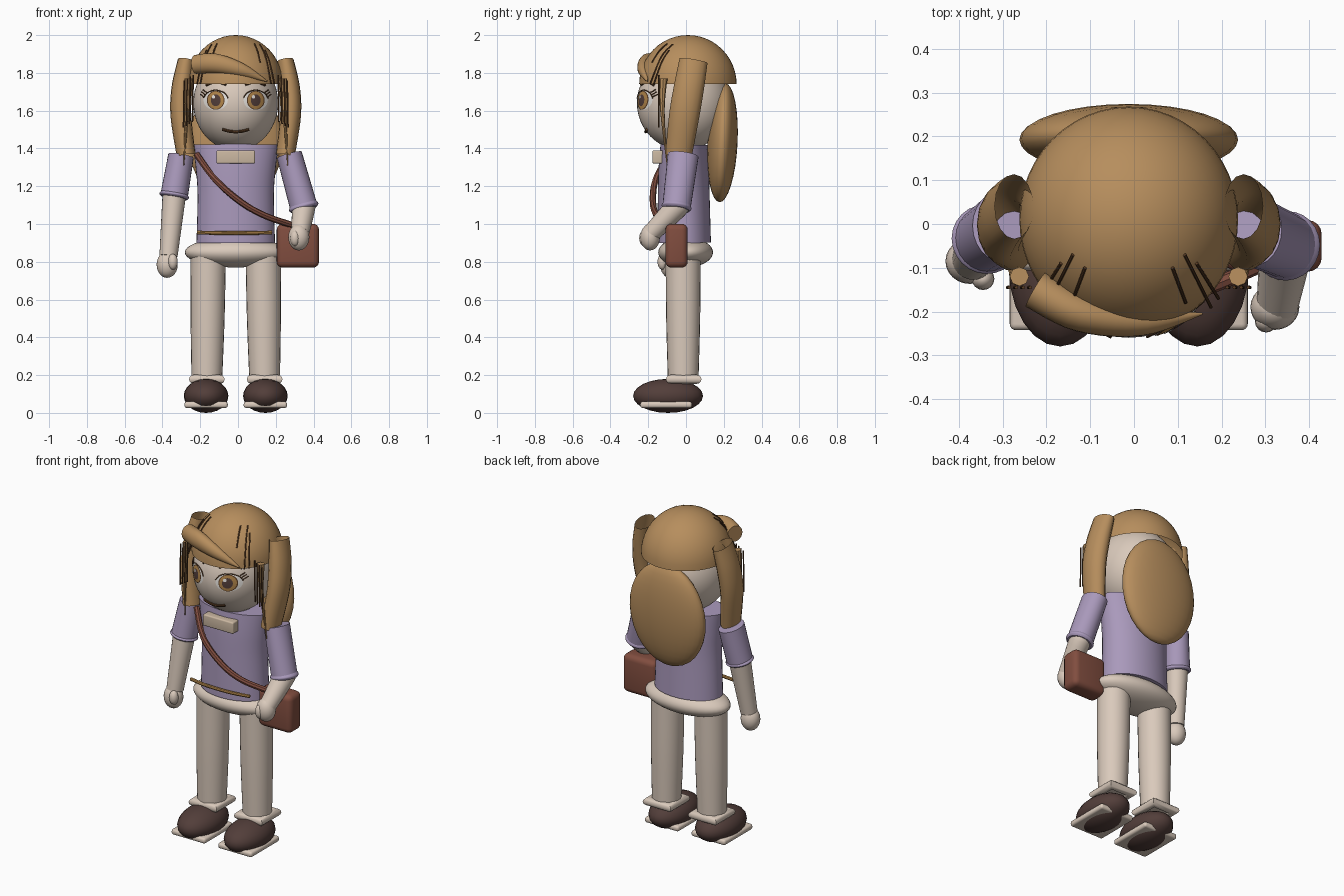
import bpy, bmesh, math
from mathutils import Vector, Matrix

cube = bpy.data.objects.get("Cube")
if cube:
    bpy.data.objects.remove(cube, do_unlink=True)

CX = -0.012  # body centre line


def material(name, *rgb):
    m = bpy.data.materials.new(name)
    m.use_nodes = True
    m.diffuse_color = (*rgb, 1)
    m.node_tree.nodes["Principled BSDF"].inputs["Base Color"].default_value = (*rgb, 1)
    return m


HAIR = material("hair brown", .47, .27, .11)
DARK = material("dark strand", .10, .045, .018)
SKIN = material("skin cream", .70, .59, .50)
LILAC = material("lilac cloth", .40, .32, .50)
LEATHER = material("leather brown", .22, .075, .05)
SHOE = material("shoe brown", .085, .048, .042)
GOLD = material("gold cord", .45, .24, .07)
BEIGE = material("collar beige", .60, .48, .36)
WHITE = material("eye white", .85, .82, .78)


def finish(name, bm, mat, angle=40):
    bmesh.ops.recalc_face_normals(bm, faces=bm.faces)
    mesh = bpy.data.meshes.new(name)
    bm.to_mesh(mesh)
    bm.free()
    mesh.materials.append(mat)
    ob = bpy.data.objects.new(name, mesh)
    bpy.context.collection.objects.link(ob)
    bpy.ops.object.select_all(action='DESELECT')
    ob.select_set(True)
    bpy.context.view_layer.objects.active = ob
    bpy.ops.object.shade_smooth_by_angle(angle=math.radians(angle))
    return ob


def ball(name, mat, centre, radii, seg=32, cut=None, tilt=0):
    bm = bmesh.new()
    bmesh.ops.create_uvsphere(bm, u_segments=seg, v_segments=seg // 2, radius=1)
    if cut is not None:
        bmesh.ops.bisect_plane(bm, geom=bm.verts[:] + bm.edges[:] + bm.faces[:],
                               plane_co=(0, 0, cut), plane_no=(0, 0, -1), clear_outer=True)
    bm.transform(Matrix.Translation(centre) @ Matrix.Rotation(tilt, 4, 'X')
                 @ Matrix.Diagonal((*radii, 1)))
    return finish(name, bm, mat, 60)


def box(name, mat, centre, size, bevel):
    bm = bmesh.new()
    bmesh.ops.create_cube(bm, size=1)
    bm.transform(Matrix.Translation(centre) @ Matrix.Diagonal((*size, 1)))
    bmesh.ops.bevel(bm, geom=bm.edges[:], offset=bevel, segments=4, profile=.5, affect='EDGES')
    return finish(name, bm, mat)


def spline(rows, steps):
    """Catmull-Rom through rows of position and radii."""
    p = [rows[0]] + rows + [rows[-1]]
    out = []
    for i in range(1, len(p) - 2):
        for s in range(steps):
            t = s / steps
            out.append([.5 * (2 * b + (c - a) * t + (2 * a - 5 * b + 4 * c - d) * t * t
                              + (3 * b - a - 3 * c + d) * t ** 3)
                        for a, b, c, d in zip(p[i - 1], p[i], p[i + 1], p[i + 2])])
    return out + [list(rows[-1])]


def tube(name, mat, points, radii, side=(1, 0, 0), seg=24, steps=6, caps=True):
    """Loft ellipses (a along side, b across) down a path."""
    rows = [(*p, *(r if isinstance(r, tuple) else (r, r))) for p, r in zip(points, radii)]
    rows = spline(rows, steps)
    pos = [Vector(r[:3]) for r in rows]
    bm, rings = bmesh.new(), []
    for i, r in enumerate(rows):
        tan = (pos[min(i + 1, len(pos) - 1)] - pos[max(i - 1, 0)]).normalized()
        v = tan.cross(Vector(side)).normalized()
        u = v.cross(tan)
        rings.append([bm.verts.new(pos[i] + u * r[3] * math.cos(k * math.tau / seg)
                                   + v * r[4] * math.sin(k * math.tau / seg)) for k in range(seg)])
    for a, b in zip(rings, rings[1:]):
        for k in range(seg):
            bm.faces.new((a[k - 1], a[k], b[k], b[k - 1]))
    if caps:
        bm.faces.new(rings[0])
        bm.faces.new(rings[-1])
    return finish(name, bm, mat)


def cord(name, mat, points, r, side=(0, 0, 1), taper=1.0):
    n = len(points) - 1
    return tube(name, mat, points, [r * (1 + (taper - 1) * i / n) for i in range(n + 1)], side, 8)


# Head and hair cap
HEAD, HEAD_R = (CX, -.015, 1.64), (.225, .245, .25)
CAP, CAP_R = (CX, .01, 1.74), (.25, .258, .26)
ball("head", SKIN, HEAD, HEAD_R, 48)
ball("hair_cap", HAIR, CAP, CAP_R, 48, cut=0)


def face(x, z, lift=.004):
    k = 1 - ((x - HEAD[0]) / HEAD_R[0]) ** 2 - ((z - HEAD[2]) / HEAD_R[2]) ** 2
    return (x, HEAD[1] - HEAD_R[1] * math.sqrt(max(k, 0)) - lift, z)


def scalp(x, y):
    k = 1 - ((x - CAP[0]) / CAP_R[0]) ** 2 - ((y - CAP[1]) / CAP_R[1]) ** 2
    return (x, y, CAP[2] + CAP_R[2] * math.sqrt(max(k, 0)) + .003)


def disc(name, mat, x, z, rx, rz, lift):
    """Thin plate that follows the face."""
    bm = bmesh.new()
    rings = [[bm.verts.new(face(x + rx * f * math.cos(k * math.tau / 32),
                                z + rz * f * math.sin(k * math.tau / 32), lift))
              for k in range(32)] for f in (.15, .4, .7, 1)]
    bm.faces.new(rings[0])
    for a, b in zip(rings, rings[1:]):
        for k in range(32):
            bm.faces.new((a[k - 1], a[k], b[k], b[k - 1]))
    return finish(name, bm, mat)


# Back hair and swept fringe
ball("back_hair", HAIR, (CX, .193, 1.43), (.25, .08, .315), 32, tilt=-.05)
tube("fringe", HAIR, [(-.225, -.15, 1.845), (-.12, -.205, 1.85), (.02, -.225, 1.815), (.155, -.205, 1.755)],
     [(.05, .045), (.052, .042), (.035, .03), (.003, .003)], side=(0, 0, 1))

# Mirrored parts
for s, label in ((1, "left"), (-1, "right")):
    def at(x, y, z):
        return (CX + s * x, y, z)

    # Eye, brow and lashes
    ex, ez = CX + s * .106, 1.655
    disc(label + "_eye_white", WHITE, ex, ez, .064, .052, .003)
    disc(label + "_iris_rim", DARK, ex, ez, .047, .05, .005)
    disc(label + "_iris", GOLD, ex, ez, .042, .046, .006)
    disc(label + "_pupil", SHOE, ex, ez, .026, .031, .008)
    disc(label + "_eye_glint", WHITE, ex - .012, ez + .018, .009, .009, .0095)
    cord(label + "_upper_lid", DARK, [face(ex + .066 * math.cos(a), ez + .054 * math.sin(a))
                                      for a in (.2, .8, 1.57, 2.3, 2.9)], .003)
    for i in range(3):
        lx, lz = ex + s * (.05 + .007 * i), ez + .042 - .012 * i
        cord(label + "_lash", DARK, [face(lx, lz), face(lx + s * .018, lz + .014, .008)], .003)
    cord(label + "_brow", DARK, [face(ex - s * .055, 1.738), face(ex, 1.752), face(ex + s * .05, 1.735)], .007)

    # Side tail, loose strand and fine hairs
    tube(label + "_tail", HAIR, [at(.262, .04, 1.865), at(.285, .015, 1.72), at(.29, -.01, 1.57), at(.262, -.04, 1.36)],
         [(.045, .075), (.055, .08), (.055, .08), (.05, .07)], seg=16, caps=False)
    cord(label + "_strand", HAIR, [at(.25, -.12, 1.77), at(.258, -.125, 1.6), at(.275, -.1, 1.31)], .022, (1, 0, 0), .1)
    for i in range(4):
        x = .225 + .016 * i
        cord(label + "_fine_hair", DARK, [at(x, -.145, 1.79 - .01 * i), at(x + .004, -.145, 1.54 - .01 * i)], .004, (1, 0, 0))
    for x, y, dx, dy in ((.128, -.07, .06, -.12), (.10, -.10, .03, -.08), (.155, -.09, .05, -.08)):
        cord(label + "_parting", DARK, [scalp(CX + s * (x + dx * t), y + dy * t) for t in (0, .5, 1)], .004, (1, 0, 0))

    # Leg, square cuff, shoe and sole
    tube(label + "_leg", SKIN, [at(.145, -.015, .85), at(.149, -.015, .5), at(.153, -.015, .17)],
         [.093, .09, .081])
    bm = bmesh.new()
    corners = [(-1, -1), (1, -1), (1, 1), (-1, 1)]
    rings = [[bm.verts.new(at(.153 + u * (.07 + .024 * math.cos(k * math.tau / 12)),
                              -.012 + v * (.07 + .024 * math.cos(k * math.tau / 12)),
                              .178 + .024 * math.sin(k * math.tau / 12))) for k in range(12)] for u, v in corners]
    for i in range(4):
        for k in range(12):
            bm.faces.new((rings[i - 1][k - 1], rings[i - 1][k], rings[i][k], rings[i][k - 1]))
    finish(label + "_cuff", bm, SKIN)
    ball(label + "_shoe", SHOE, at(.157, -.095, .09), (.118, .185, .09), 24)
    box(label + "_sole", SKIN, at(.157, -.105, .043), (.23, .275, .034), .014)

# Mouth
cord("mouth", DARK, [face(CX + x, 1.488 + 2.6 * x * x) for x in (-.07, -.035, 0, .035, .07)], .008)

# Torso, hips, collar and belt
tube("shirt", LILAC, [(CX, -.01, .9), (CX, -.012, 1.15), (CX, -.012, 1.3), (CX, -.01, 1.42)],
     [(.208, .142), (.202, .137), (.212, .133), (.228, .125)], seg=40)
ball("hips", SKIN, (CX, -.002, .85), (.27, .145, .08), 40)
box("collar", BEIGE, (CX, -.15, 1.355), (.205, .055, .07), .008)
cord("belt", GOLD, [(-.215, -.145, .955), (-.1, -.16, .952), (.06, -.16, .952), (.18, -.145, .955)], .01)

# Shoulder strap and bag
cord("strap", LEATHER, [(-.22, -.085, 1.37), (-.12, -.16, 1.235), (.01, -.175, 1.12), (.14, -.155, 1.045), (.3, -.09, .99)], .017)
box("bag", LEATHER, (.317, -.05, .885), (.224, .118, .232), .032)

# Arms: sleeve, hem, forearm, hand, thumb
ARMS = {
    "left": [(.272, -.015, 1.365), (.348, -.05, 1.09), (.328, -.185, .95), (.322, -.19, .93), (.302, -.222, .925)],
    "right": [(-.302, -.005, 1.36), (-.338, -.035, 1.15), (-.368, -.08, .83), (-.375, -.085, .785), (-.345, -.125, .8)],
}
for label, (shoulder, elbow, wrist, hand, thumb) in ARMS.items():
    top, low, end = Vector(shoulder), Vector(elbow), Vector(wrist)
    tube(label + "_sleeve", LILAC, [top, low], [(.068, .082), (.073, .075)])
    tube(label + "_sleeve_hem", LILAC, [low.lerp(top, .07), low, low.lerp(top, -.05)], [.07, .08, .07])
    ball(label + "_elbow", SKIN, low, (.06, .06, .06), 24)
    tube(label + "_forearm", SKIN, [low.lerp(top, .1), low, end], [.062, .062, .048])
    ball(label + "_hand", SKIN, hand, (.056, .052, .07), 24)
    ball(label + "_thumb", SKIN, thumb, (.026, .026, .042), 16)
